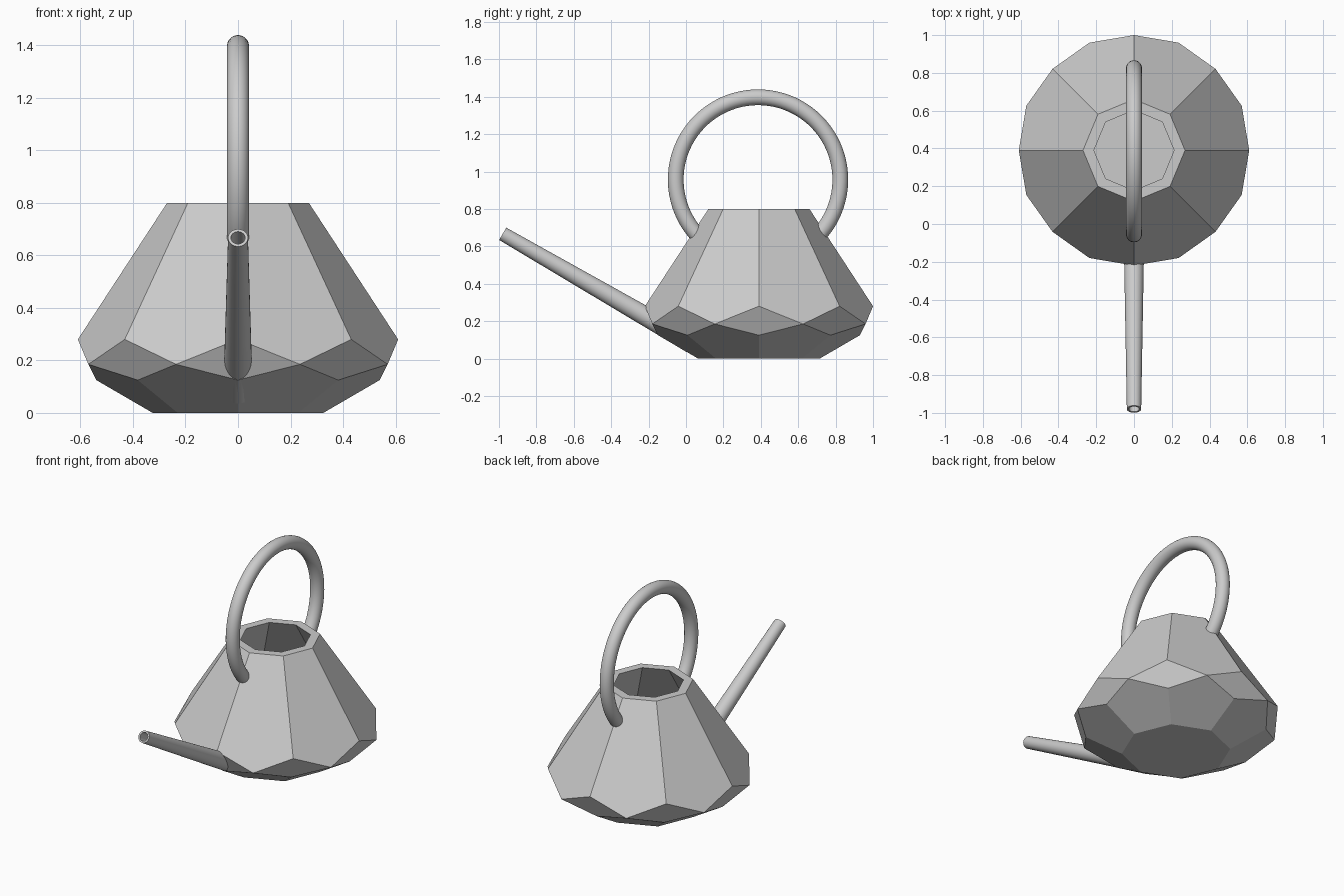
import bpy, bmesh
from math import sin, cos, pi, radians
from mathutils import Vector

if "Cube" in bpy.data.objects:
    bpy.data.objects.remove(bpy.data.objects["Cube"])

CY = 0.39   # body axis in y
N = 8


def finish(name, bm):
    bmesh.ops.recalc_face_normals(bm, faces=bm.faces[:])
    me = bpy.data.meshes.new(name)
    bm.to_mesh(me)
    bm.free()
    ob = bpy.data.objects.new(name, me)
    bpy.context.scene.collection.objects.link(ob)
    return ob


def smooth(ob):
    bpy.ops.object.select_all(action='DESELECT')
    ob.select_set(True)
    bpy.context.view_layer.objects.active = ob
    bpy.ops.object.shade_smooth_by_angle(angle=radians(40))


# Faceted gem-shaped shell: rings are (radius, z, half-step turn)
def gem_shell(bm, profile):
    rings = [[bm.verts.new((r * cos((k + t) * 2 * pi / N), CY + r * sin((k + t) * 2 * pi / N), z))
              for k in range(N)] for r, z, t in profile]
    top, wide, mid, low, base = rings
    for k in range(N):
        j = (k + 1) % N
        bm.faces.new((top[k], top[j], wide[j], mid[k], wide[k]))
        bm.faces.new((wide[k], mid[k], low[k], mid[k - 1]))
        bm.faces.new((mid[k], low[j], base[j], base[k], low[k]))
    bm.faces.new(base)
    return top


# Body: outer and inner shell joined by a flat rim
bm = bmesh.new()
outer = gem_shell(bm, [(0.27, 0.80, 0), (0.61, 0.28, 0), (0.617, 0.185, 0.5), (0.54, 0.125, 0), (0.325, 0, 0)])
inner = gem_shell(bm, [(0.212, 0.80, 0), (0.55, 0.28, 0), (0.555, 0.20, 0.5), (0.48, 0.145, 0), (0.31, 0.05, 0)])
for k in range(N):
    j = (k + 1) % N
    bm.faces.new((outer[k], outer[j], inner[j], inner[k]))
finish("body", bm)


# Sweep round sections (centre, radius) lying in the yz plane
def tube(bm, sections, closed, segs=32):
    n = len(sections)
    rings = []
    for c, d, r in sections:
        side = Vector((1, 0, 0))
        up = side.cross(d.normalized())
        rings.append([bm.verts.new(c + r * (cos(a) * side + sin(a) * up))
                      for a in (2 * pi * s / segs for s in range(segs))])
    for i in range(n if closed else n - 1):
        a, b = rings[i], rings[(i + 1) % n]
        for s in range(segs):
            t = (s + 1) % segs
            bm.faces.new((a[s], a[t], b[t], b[s]))
    if not closed:
        bm.faces.new(rings[0])
        bm.faces.new(rings[-1])


# Spout: hollow tapered pipe
bm = bmesh.new()
root, tip = Vector((0, 0.03, 0.084)), Vector((0, -0.98, 0.667))
d = tip - root
tube(bm, [(root, d, 0.056), (tip, d, 0.038), (tip, d, 0.027), (root, d, 0.043)], True)
smooth(finish("spout", bm))

# Handle: round bar bent into an open hoop
bm = bmesh.new()
steps, start = 64, radians(-43)
sections = []
for i in range(steps + 1):
    a = start + (pi - 2 * start) * i / steps
    sections.append((Vector((0, 0.385 + 0.44 * cos(a), 0.957 + 0.44 * sin(a))),
                     Vector((0, -sin(a), cos(a))), 0.042))
tube(bm, sections, False)
smooth(finish("handle", bm))
